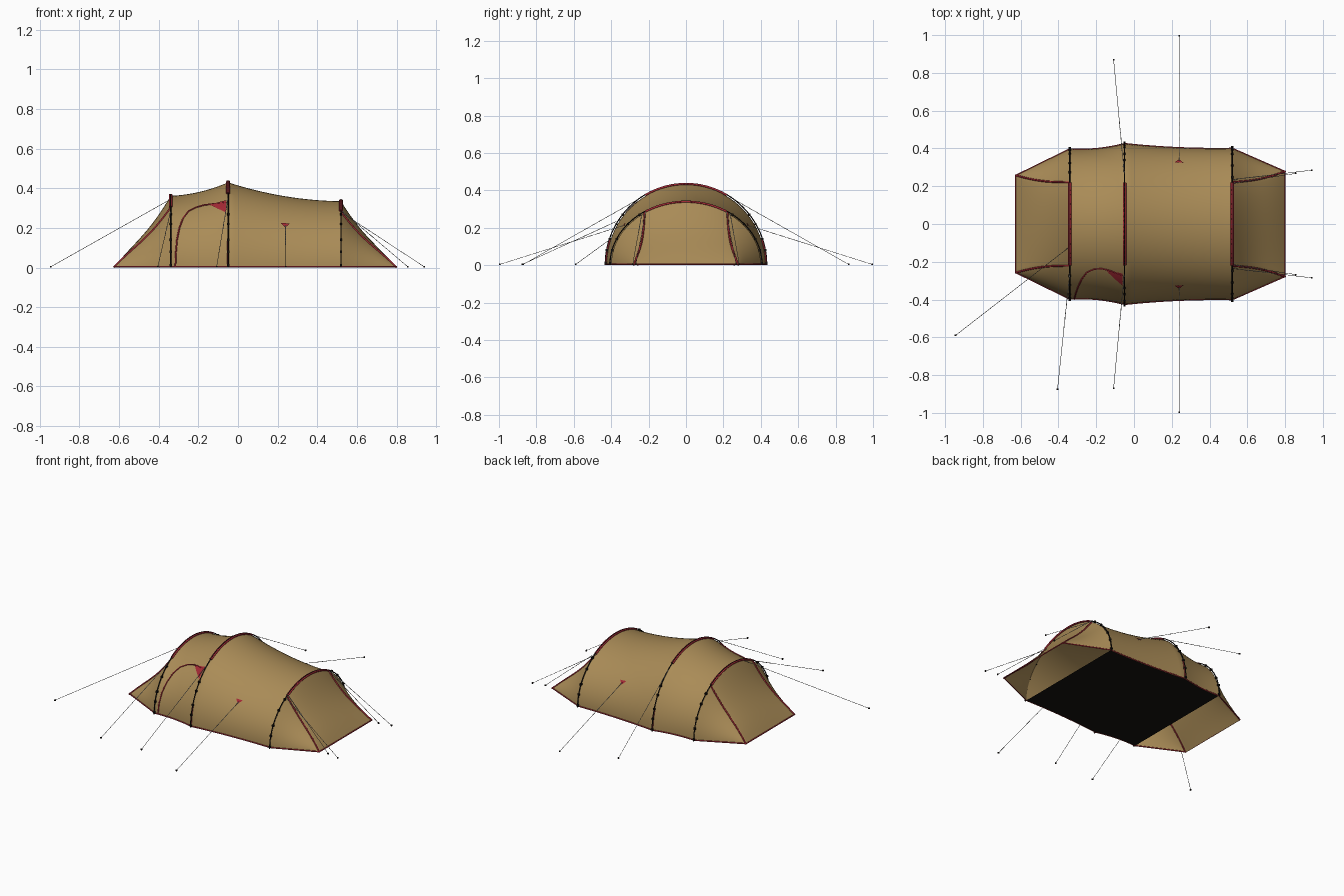
import bpy, math
from mathutils import Vector

if "Cube" in bpy.data.objects:
    bpy.data.objects.remove(bpy.data.objects["Cube"])


def material(name, rgb):
    m = bpy.data.materials.new(name)
    m.diffuse_color = (*rgb, 1)
    m.use_nodes = True
    m.node_tree.nodes["Principled BSDF"].inputs["Base Color"].default_value = m.diffuse_color
    return m


TAN = material("tan fabric", (0.40, 0.26, 0.095))
RED = material("red trim", (0.37, 0.022, 0.035))
BLACK = material("black", (0.008, 0.006, 0.005))
GREY = material("grey cord", (0.16, 0.16, 0.16))
WHITE = material("reflective white", (0.6, 0.6, 0.58))

# Arches: x, half width, height
ARCHES = [(-0.34, 0.397, 0.362), (-0.05, 0.425, 0.43), (0.52, 0.40, 0.335)]
SAG = [(0.012, 0.014), (0.009, 0.022)]   # width and height sag between arches
SEGS = 48


def size_at(x):
    """Half width and height of the tunnel at x."""
    i = 0 if x < ARCHES[1][0] else 1
    a, b = ARCHES[i], ARCHES[i + 1]
    t = min(max((x - a[0]) / (b[0] - a[0]), 0), 1)
    dip = 4 * t * (1 - t)
    return (a[1] + (b[1] - a[1]) * t - SAG[i][0] * dip,
            a[2] + (b[2] - a[2]) * t - SAG[i][1] * dip)


def arch_point(x, ang, out=0.0):
    w, h = size_at(x)
    return Vector((x, (w + out) * math.sin(ang), (h + out) * math.cos(ang)))


def side_point(x, z, side, out=0.004):
    w, h = size_at(x)
    return Vector((x, side * ((w + out) * math.sqrt(max(0, 1 - (z / (h + out)) ** 2))), z))


def mesh_object(name, verts, faces, mat, smooth=True):
    me = bpy.data.meshes.new(name)
    me.from_pydata([tuple(v) for v in verts], [], faces)
    me.materials.append(mat)
    ob = bpy.data.objects.new(name, me)
    bpy.context.collection.objects.link(ob)
    if smooth:
        bpy.ops.object.select_all(action='DESELECT')
        ob.select_set(True)
        bpy.context.view_layer.objects.active = ob
        bpy.ops.object.shade_smooth_by_angle(angle=math.radians(35))
    return ob


def grid(name, rows, mat, flip=False):
    n = len(rows[0])
    faces = []
    for i in range(len(rows) - 1):
        for j in range(n - 1):
            f = (i * n + j, i * n + j + 1, (i + 1) * n + j + 1, (i + 1) * n + j)
            faces.append(f[::-1] if flip else f)
    return mesh_object(name, [p for r in rows for p in r], faces, mat)


def tubes(name, paths, radius, mat, closed=False):
    cu = bpy.data.curves.new(name, 'CURVE')
    cu.dimensions = '3D'
    cu.bevel_depth = radius
    cu.bevel_resolution = 1
    cu.use_fill_caps = True
    for path in paths:
        s = cu.splines.new('POLY')
        s.points.add(len(path) - 1)
        for p, co in zip(s.points, path):
            p.co = (*co, 1)
        s.use_cyclic_u = closed
    cu.materials.append(mat)
    ob = bpy.data.objects.new(name, cu)
    bpy.context.collection.objects.link(ob)
    bpy.ops.object.select_all(action='DESELECT')
    ob.select_set(True)
    bpy.context.view_layer.objects.active = ob
    bpy.ops.object.convert(target='MESH')


def boxes(name, centres, half, mat):
    verts, faces = [], []
    quads = [(0, 1, 3, 2), (4, 6, 7, 5), (0, 4, 5, 1), (2, 3, 7, 6), (0, 2, 6, 4), (1, 5, 7, 3)]
    for c in centres:
        k = len(verts)
        verts += [Vector(c) + Vector((half * a, half * b, half * d))
                  for a in (-1, 1) for b in (-1, 1) for d in (-1, 1)]
        faces += [tuple(k + i for i in q) for q in quads]
    mesh_object(name, verts, faces, mat, smooth=False)


def patch(name, corners, side, mat, out=0.005, n=6):
    """Triangle laid on the tunnel side; corners are (x, z)."""
    a, b, c = [Vector(p) for p in corners]
    rows = []
    for i in range(n + 1):
        l, r = a.lerp(b, i / n), a.lerp(c, i / n)
        rows.append([side_point(*l.lerp(r, j / n), side, out) for j in range(n + 1)])
    grid(name, rows, mat, flip=side > 0)


# Tunnel body
angles = [math.pi * (j / SEGS - 0.5) for j in range(SEGS + 1)]
xs = [-0.34 + 0.29 * i / 10 for i in range(10)] + [-0.05 + 0.57 * i / 16 for i in range(17)]
grid("tunnel_body", [[arch_point(x, a) for a in angles] for x in xs], TAN, flip=True)

# Groundsheet
grid("groundsheet", [[(x, size_at(x)[0] * s, 0.003) for s in (-1, 0, 1)] for x in xs], BLACK)

# Sloping ends: a middle panel plus a triangular panel on each side
SEAM_Y = 0.22


def end_point(xa, xg, yg, ang, t, out=0.0):
    p = arch_point(xa, ang)
    q = Vector((xg, max(-1, min(1, p.y / SEAM_Y)) * yg, 0))
    h = size_at(xa)[1]
    dip = math.sin(math.pi * t)
    r = p.lerp(q, t)
    r.y *= 1 - 0.06 * dip * p.z / h
    r.z *= 1 - 0.11 * dip
    if out:
        r += Vector((math.copysign(out * 0.5, xg), math.copysign(out, ang), out))
    return r


for name, xa, xg, yg in (("left", -0.34, -0.627, 0.257), ("right", 0.52, 0.80, 0.278)):
    seam = math.asin(SEAM_Y / size_at(xa)[0])
    foot = math.pi / 2
    ring = ([-foot + (foot - seam) * i / 12 for i in range(12)]
            + [-seam + 2 * seam * i / 24 for i in range(24)]
            + [seam + (foot - seam) * i / 12 for i in range(13)])
    rows = [[end_point(xa, xg, yg, a, t / 12) for a in ring] for t in range(13)]
    grid(name + "_end", rows, TAN, flip=xg > 0)
    tubes(name + "_end_seams", [[end_point(xa, xg, yg, s * seam, t / 16, 0.001) for t in range(17)]
                                for s in (-1, 1)], 0.005, RED)

# Red hem around the bottom
hem = [(x, -size_at(x)[0], 0.005) for x in xs] + [(0.80, -0.278, 0.005), (0.80, 0.278, 0.005)]
hem += [(x, size_at(x)[0], 0.005) for x in reversed(xs)]
hem += [(-0.627, 0.257, 0.005), (-0.627, -0.257, 0.005)]
tubes("hem", [hem], 0.004, RED, closed=True)

# Poles, sleeves over the top and clips down the legs
clips = []
for label, (x, w, h) in zip(("left", "middle", "right"), ARCHES):
    tubes(label + "_pole", [[arch_point(x, a, 0.007) for a in angles]], 0.0035, BLACK)
    top = math.asin(0.215 / w)
    for dx in (-0.004, 0.004):
        tubes(label + "_sleeve", [[arch_point(x, top * (i / 12 - 1), 0.004) + Vector((dx, 0, 0))
                                   for i in range(25)]], 0.0055, RED)
    for s in (-1, 1):
        clips += [side_point(x, z, s, 0.006) for z in (0.012, 0.08, 0.14, 0.22, 0.27)]
boxes("pole_clips", clips, 0.006, BLACK)
tubes("middle_lower_trim", [[side_point(-0.05, 0.14 * i / 8, s, 0.003) for i in range(9)]
                            for s in (-1, 1)], 0.005, RED)

# Door zip and its corner patch
door = [(-0.316, 0.005), (-0.314, 0.07), (-0.308, 0.14), (-0.296, 0.20), (-0.277, 0.25),
        (-0.25, 0.285), (-0.21, 0.305), (-0.17, 0.316), (-0.13, 0.321), (-0.06, 0.328)]
tubes("door_zip", [[side_point(x, z, -1, 0.002) for x, z in door]], 0.004, RED)
patch("door_patch", [(-0.145, 0.318), (-0.06, 0.278), (-0.06, 0.34)], -1, RED)

# Small side tabs where the cords attach
for s in (-1, 1):
    patch("side_tab", [(0.215, 0.226), (0.238, 0.202), (0.262, 0.222)], s, RED, out=0.007, n=3)

# Guy lines: attachment and ground point
cords = [((-0.34, -0.12, 0.345), (-0.945, -0.59, 0.004)),
         ((-0.34, -0.26, 0.285), (-0.405, -0.875, 0.004))]
for s in (-1, 1):
    cords += [((-0.05, s * 0.25, 0.355), (-0.108, s * 0.87, 0.004)),
              ((0.24, s * 0.325, 0.215), (0.24, s * 0.996, 0.004)),
              ((0.52, s * 0.235, 0.28), (0.94, s * 0.285, 0.004)),
              ((0.52, s * 0.215, 0.29), (0.857, s * 0.268, 0.004))]
tubes("guy_lines", cords, 0.0013, GREY)
boxes("stakes", [b for a, b in cords], 0.004, BLACK)

# Reflective dashes along the upper part of the cords
dashes = []
for a, b in cords[1:]:
    a, b = Vector(a), Vector(b)
    dashes += [(a.lerp(b, k * 0.06 + 0.02), a.lerp(b, k * 0.06 + 0.05)) for k in range(8)]
tubes("cord_dashes", dashes, 0.002, WHITE)
